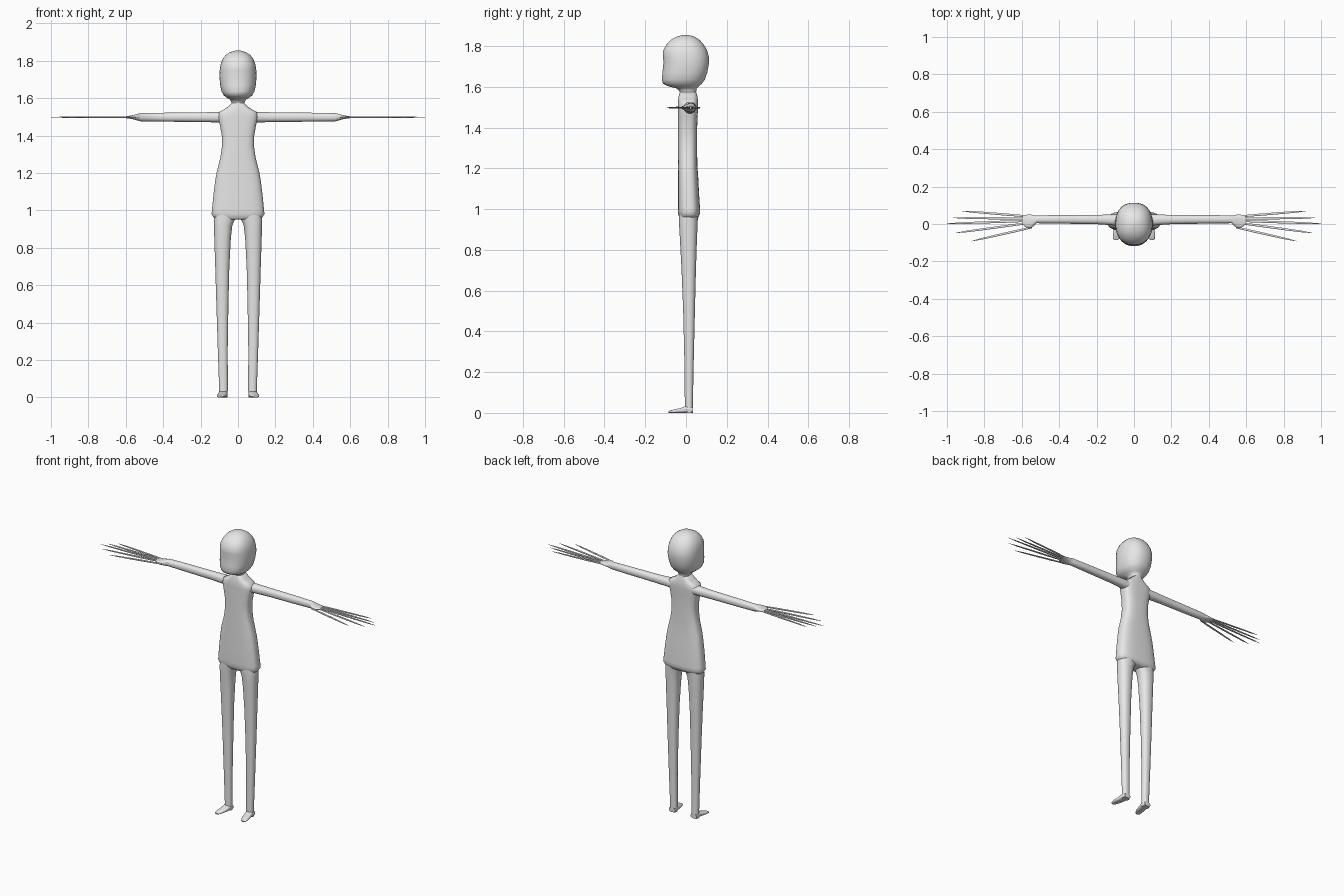
import bpy, bmesh, math
from mathutils import Vector

grey = bpy.data.materials.new("plain grey")
grey.diffuse_color = (0.8, 0.8, 0.8, 1)

AXES = {"z": (Vector((1, 0, 0)), Vector((0, 1, 0))),
        "x": (Vector((0, 1, 0)), Vector((0, 0, 1))),
        "y": (Vector((1, 0, 0)), Vector((0, 0, 1)))}


def loft(name, axis, rings, sides=24, power=2.0, angle=50):
    """Skin closed rings given as (centre, half width u, half width v)."""
    u, v = AXES[axis]
    bm = bmesh.new()
    loops = []
    for c, a, b in rings:
        loop = []
        for i in range(sides):
            t = 2 * math.pi * (i + 0.5) / sides
            cs, sn = math.cos(t), math.sin(t)
            pu = math.copysign(abs(cs) ** (2 / power), cs) * a
            pv = math.copysign(abs(sn) ** (2 / power), sn) * b
            loop.append(bm.verts.new(Vector(c) + u * pu + v * pv))
        loops.append(loop)
    for p, q in zip(loops, loops[1:]):
        for i in range(sides):
            j = (i + 1) % sides
            bm.faces.new((p[i], p[j], q[j], q[i]))
    bm.faces.new(loops[0])
    bm.faces.new(loops[-1])
    bmesh.ops.recalc_face_normals(bm, faces=bm.faces)
    me = bpy.data.meshes.new(name)
    bm.to_mesh(me)
    bm.free()
    me.materials.append(grey)
    ob = bpy.data.objects.new(name, me)
    bpy.context.collection.objects.link(ob)
    bpy.ops.object.select_all(action='DESELECT')
    ob.select_set(True)
    bpy.context.view_layer.objects.active = ob
    bpy.ops.object.shade_smooth_by_angle(angle=math.radians(angle))
    return ob


def upright(name, rows, **kw):
    """Loft along z from rows of (z, x min, x max, y min, y max)."""
    return loft(name, "z", [(((x0 + x1) / 2, (y0 + y1) / 2, z), (x1 - x0) / 2, (y1 - y0) / 2)
                            for z, x0, x1, y0, y1 in rows], **kw)


# head and neck: z, half width, front, back
head = [(1.54, .045, -.035, .055), (1.575, .034, -.030, .050), (1.592, .042, -.045, .053),
        (1.602, .060, -.085, .062), (1.615, .077, -.113, .078), (1.635, .088, -.119, .093),
        (1.67, .096, -.116, .105), (1.72, .100, -.111, .114), (1.75, .098, -.114, .112),
        (1.78, .094, -.112, .104), (1.81, .082, -.095, .086), (1.832, .064, -.073, .065),
        (1.846, .042, -.047, .042), (1.852, .024, -.025, .023), (1.855, .006, -.006, .006)]
upright("head", [(z, -w, w, f, b) for z, w, f, b in head], sides=32, power=2.3, angle=80)

# dress-shaped torso with sloping shoulders and a tucked hem
torso = [(.95, .095, -.025, .045), (.958, .128, -.034, .060), (.98, .142, -.039, .069),
         (1.0, .140, -.040, .069), (1.08, .132, -.040, .064), (1.16, .122, -.040, .060),
         (1.21, .113, -.040, .056), (1.28, .095, -.040, .055), (1.34, .086, -.040, .055),
         (1.40, .087, -.040, .055), (1.46, .098, -.040, .057), (1.50, .106, -.040, .060),
         (1.525, .102, -.040, .060), (1.54, .075, -.038, .058), (1.555, .052, -.036, .056),
         (1.575, .034, -.030, .050)]
upright("torso", [(z, -w, w, f, b) for z, w, f, b in torso], sides=32, power=3.0, angle=60)

# fingers: base x, base y, tip x, tip y (last one is the thumb)
FINGERS = [(.58, .042, .925, .07), (.58, .029, .967, .033), (.58, .016, 1.0, .002),
           (.58, .003, .955, -.048), (.545, -.018, .87, -.092)]

for side, s in (("left", 1), ("right", -1)):
    # tapered leg
    leg = [(0.0, .056, .102, -.006, .035), (.05, .054, .101, -.006, .034),
           (.25, .055, .108, -.008, .038), (.5, .051, .116, -.014, .044),
           (.7, .046, .122, -.022, .049), (.85, .038, .127, -.030, .054),
           (.92, .030, .129, -.034, .057), (.945, .019, .130, -.035, .058),
           (.975, .002, .130, -.035, .060)]
    upright(side + "_leg", [(z, *sorted((s * a, s * b)), f, k) for z, a, b, f, k in leg],
            power=2.3)

    # flat foot with a thin toe, turned slightly outward
    foot = [(-.086, .096, .010, .004), (-.078, .095, .017, .006), (-.055, .090, .023, .009),
            (-.025, .084, .024, .012), (.0, .080, .024, .017), (.034, .079, .022, .014)]
    loft(side + "_foot", "y", [((s * x, y, h), w, h) for y, x, w, h in foot],
         sides=16, power=3.0)

    # arm, wrist and palm: x, y centre, z centre, half depth, half height
    arm = [(.07, .018, 1.497, .034, .029), (.115, .022, 1.498, .029, .028),
           (.2, .024, 1.498, .025, .026), (.4, .025, 1.498, .023, .024),
           (.52, .025, 1.498, .021, .022), (.53, .020, 1.498, .025, .020),
           (.55, .014, 1.498, .036, .014), (.57, .014, 1.498, .036, .009),
           (.595, .021, 1.498, .026, .006)]
    loft(side + "_arm", "x", [((s * x, y, z), d, h) for x, y, z, d, h in arm],
         sides=20, power=2.3)

    # long pointed fingers
    for n, (bx, by, tx, ty) in enumerate(FINGERS):
        rings = []
        for t, r in ((0, .0055), (.3, .0065), (.6, .006), (.85, .0045), (1, .0008)):
            rings.append(((s * (bx + (tx - bx) * t), by + (ty - by) * t, 1.498), r, r * .75))
        loft(f"{side}_finger_{n + 1}", "x", rings, sides=8)
